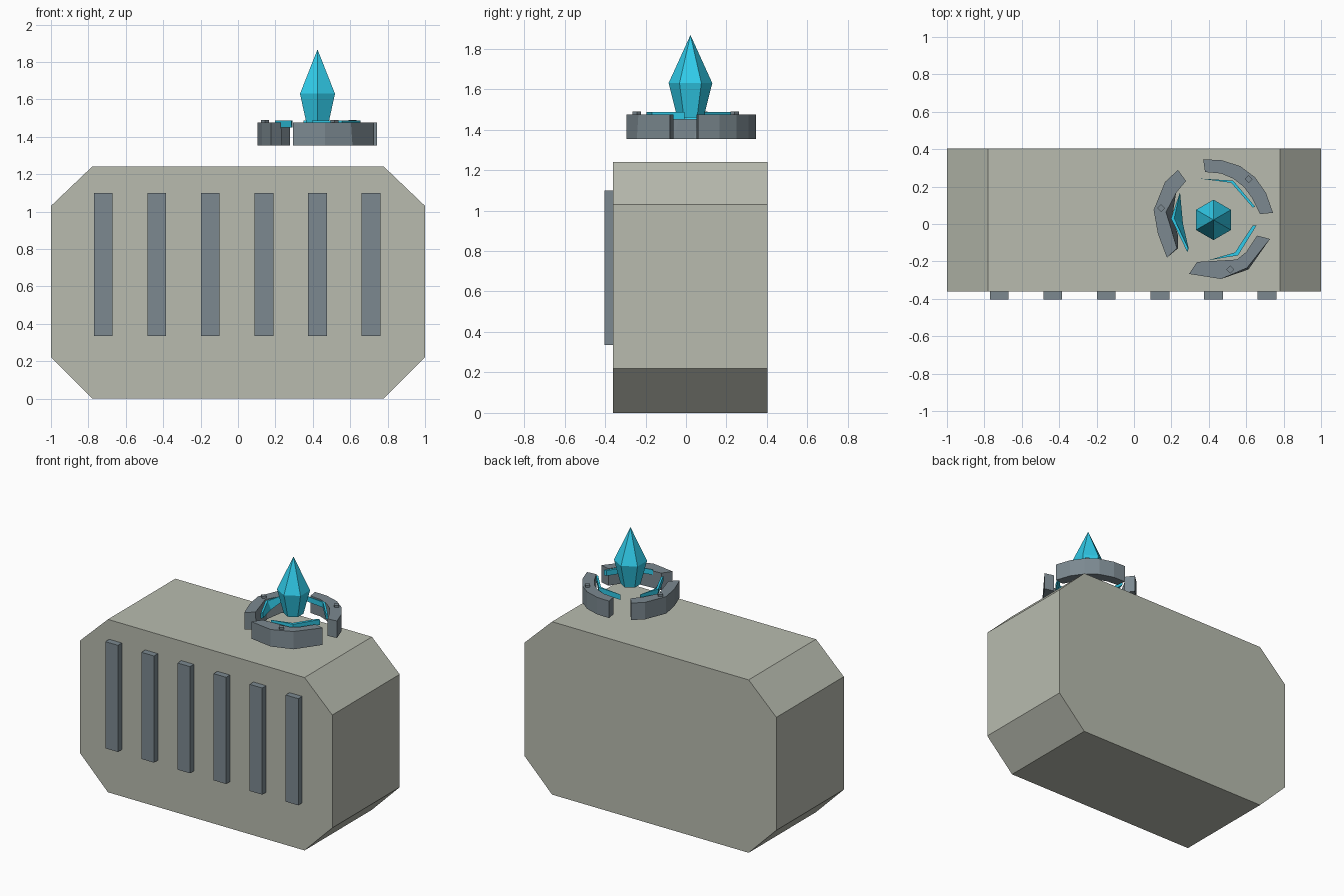
import bpy, bmesh, math

if "Cube" in bpy.data.objects:
    bpy.data.objects.remove(bpy.data.objects["Cube"])


def material(name, rgb):
    m = bpy.data.materials.new(name)
    m.diffuse_color = (*rgb, 1)
    m.use_nodes = True
    m.node_tree.nodes["Principled BSDF"].inputs["Base Color"].default_value = m.diffuse_color
    return m


STONE = material("pale_stone", (0.48, 0.50, 0.43))
SLATE = material("slate", (0.20, 0.25, 0.28))
CYAN = material("cyan_crystal", (0.03, 0.60, 0.82))


def loft(name, rings, mat):
    """Closed solid through successive rings of equal point count."""
    bm = bmesh.new()
    vs = [[bm.verts.new(p) for p in r] for r in rings]
    n = len(vs[0])
    for a, b in zip(vs, vs[1:]):
        for i in range(n):
            j = (i + 1) % n
            bm.faces.new((a[i], a[j], b[j], b[i]))
    bm.faces.new(vs[0])
    bm.faces.new(vs[-1])
    bmesh.ops.remove_doubles(bm, verts=bm.verts, dist=1e-5)
    bmesh.ops.recalc_face_normals(bm, faces=bm.faces)
    me = bpy.data.meshes.new(name)
    bm.to_mesh(me)
    bm.free()
    ob = bpy.data.objects.new(name, me)
    bpy.context.collection.objects.link(ob)
    me.materials.append(mat)
    return ob


def prism(name, top, z0, z1, mat, bottom=None):
    return loft(name, [[(x, y, z0) for x, y in (bottom or top)],
                       [(x, y, z1) for x, y in top]], mat)


def hexagon(r, z, n=6, cx=0.425, cy=0.022):
    return [(cx + r * math.sin(i * math.tau / n), cy + r * math.cos(i * math.tau / n), z)
            for i in range(n)]


# Chamfered main block
profile = [(-0.78, 0), (0.78, 0), (1, 0.22), (1, 1.03),
           (0.78, 1.24), (-0.78, 1.24), (-1, 1.03), (-1, 0.22)]
loft("main_block", [[(x, y, z) for x, z in profile] for y in (-0.36, 0.404)], STONE)

# Raised bars on the front
for i in range(6):
    x = -0.72 + i * 0.2862
    prism(f"front_bar_{i + 1}",
          [(x - 0.05, -0.404), (x + 0.05, -0.404), (x + 0.05, -0.35), (x - 0.05, -0.35)],
          0.335, 1.10, SLATE)

# Three broken ring segments hovering above the block: outer edge, then inner edge
Z0, Z1 = 1.353, 1.475
prism("ring_segment_back",
      [(.37, .345), (.465, .342), (.567, .31), (.647, .25), (.706, .166), (.743, .06),
       (.674, .053), (.63, .14), (.588, .198), (.53, .243), (.465, .27), (.38, .278)],
      Z0, Z1, SLATE)
left = [(.235, .289), (.166, .225), (.105, .075), (.128, -.053), (.176, -.18),
        (.23, -.13), (.20, -.03), (.171, .064), (.225, .166), (.278, .23)]
left_low = left[:5] + [(.235, -.13), (.235, -.06), (.205, .04), (.225, .166), (.278, .23)]
prism("ring_segment_left", left, Z0, Z1, SLATE, left_low)
front = [(.294, -.267), (.465, -.294), (.604, -.235), (.727, -.08),
         (.658, -.062), (.60, -.15), (.55, -.19), (.337, -.203)]
front_low = [front[0], front[1], (.612, -.243)] + front[3:]
prism("ring_segment_front", front, Z0, Z1, SLATE, front_low)

# Glowing blades inside each segment
prism("blade_back", [(.35, .243), (.53, .232), (.648, .092), (.635, .088), (.52, .22)],
      1.45, 1.488, CYAN)
prism("blade_left", [(.246, .17), (.198, .03), (.285, -.15), (.29, -.13), (.215, .03)],
      1.45, 1.488, CYAN,
      [(.246, .17), (.198, .03), (.285, -.15), (.292, -.13), (.262, .0)])
prism("blade_front", [(.396, -.194), (.556, -.168), (.655, -.008), (.635, -.008), (.54, -.152)],
      1.45, 1.488, CYAN)

# Small studs on the segments
for i, (x, y) in enumerate([(.613, .24), (.145, .085), (.515, -.243)]):
    loft(f"ring_stud_{i + 1}", [hexagon(.021, z, 4, x, y) for z in (1.46, 1.49)], SLATE)

# Six-sided floating crystal
loft("crystal", [hexagon(.065, 1.46), hexagon(.108, 1.63), hexagon(0, 1.866)][:2]
     + [hexagon(.0005, 1.866)], CYAN)
